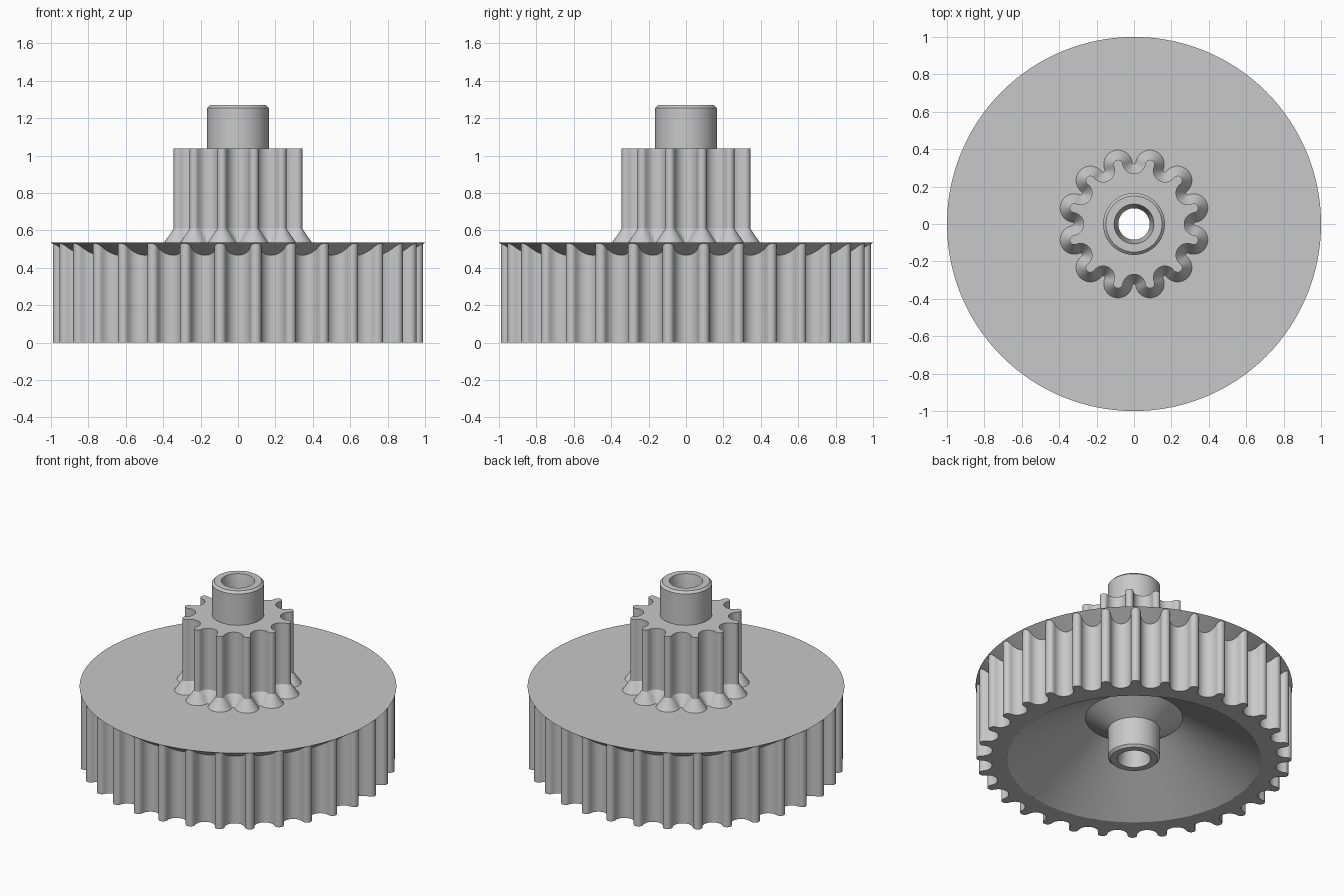
import bpy
import bmesh
from math import sin, cos, pi, atan2, radians
from mathutils import Vector

cube = bpy.data.objects.get("Cube")
if cube:
    bpy.data.objects.remove(cube, do_unlink=True)

GREY = (0.58, 0.58, 0.58, 1.0)
plastic = bpy.data.materials.new("grey_plastic")
plastic.use_nodes = True
plastic.diffuse_color = GREY
plastic.node_tree.nodes["Principled BSDF"].inputs["Base Color"].default_value = GREY


def polar(r, a):
    return Vector((r * cos(a), r * sin(a)))


def arc(centre, radius, start, end, steps):
    return [centre + polar(radius, start + (end - start) * i / steps)
            for i in range(steps + 1)]


def at_radius(outline, r):
    """Circle whose points line up with those of an outline."""
    return [polar(r, atan2(p.y, p.x)) for p in outline]


def gear_outline(teeth, r, tooth):
    """Round teeth and round grooves, tangent to each other."""
    half = pi / teeth
    groove = 2 * r * sin(half / 2) - tooth
    wide, narrow = pi / 2 + half / 2, pi / 2 - half / 2
    pts = []
    for k in range(teeth):
        a = (2 * k + 1) * half
        pts += arc(polar(r, a), tooth, a - wide, a + wide, 14)
        b = a + half
        pts += arc(polar(r, b), groove, b + pi + narrow, b + pi - narrow, 14)[1:-1]
    return pts


def loft(name, sections):
    """Closed ring-shaped solid through (outline, z) sections."""
    bm = bmesh.new()
    rings = [[bm.verts.new((p.x, p.y, z)) for p in pts] for pts, z in sections]
    for a, b in zip(rings, rings[1:] + rings[:1]):
        for i in range(len(a)):
            bm.faces.new((a[i - 1], a[i], b[i], b[i - 1]))
    bmesh.ops.recalc_face_normals(bm, faces=bm.faces)
    mesh = bpy.data.meshes.new(name)
    bm.to_mesh(mesh)
    bm.free()
    mesh.materials.append(plastic)
    obj = bpy.data.objects.new(name, mesh)
    bpy.context.collection.objects.link(obj)
    bpy.ops.object.select_all(action='DESELECT')
    obj.select_set(True)
    bpy.context.view_layer.objects.active = obj
    bpy.ops.object.shade_smooth_by_angle(angle=radians(28))


# Turned body: bored hub, top disc with bevelled edge, conical underside
profile = [
    (0.084, 0.12), (0.106, 0), (0.15, 0), (0.165, 0.016),
    (0.165, 0.21), (0.307, 0.30), (0.80, 0), (0.83, 0.1), (0.85, 0.433),
    (1.0, 0.535), (0.165, 0.535), (0.165, 1.255), (0.15, 1.27),
    (0.106, 1.27), (0.084, 1.15),
]
circle = arc(Vector((0, 0)), 1, 0, 2 * pi, 128)[:-1]
loft("hub_and_disc", [(at_radius(circle, r), z) for r, z in profile])

# Large toothed rim under the disc
rim = gear_outline(32, 0.965, 0.03)
loft("large_gear_rim", [(rim, 0), (rim, 0.531),
                        (at_radius(rim, 0.84), 0.531), (at_radius(rim, 0.80), 0)])

# Small gear with a flared foot
foot, straight = gear_outline(12, 0.33, 0.082), gear_outline(12, 0.33, 0.025)
loft("small_gear", [(foot, 0.527), (straight, 0.61), (straight, 1.037),
                    (at_radius(straight, 0.13), 1.037), (at_radius(foot, 0.13), 0.527)])
